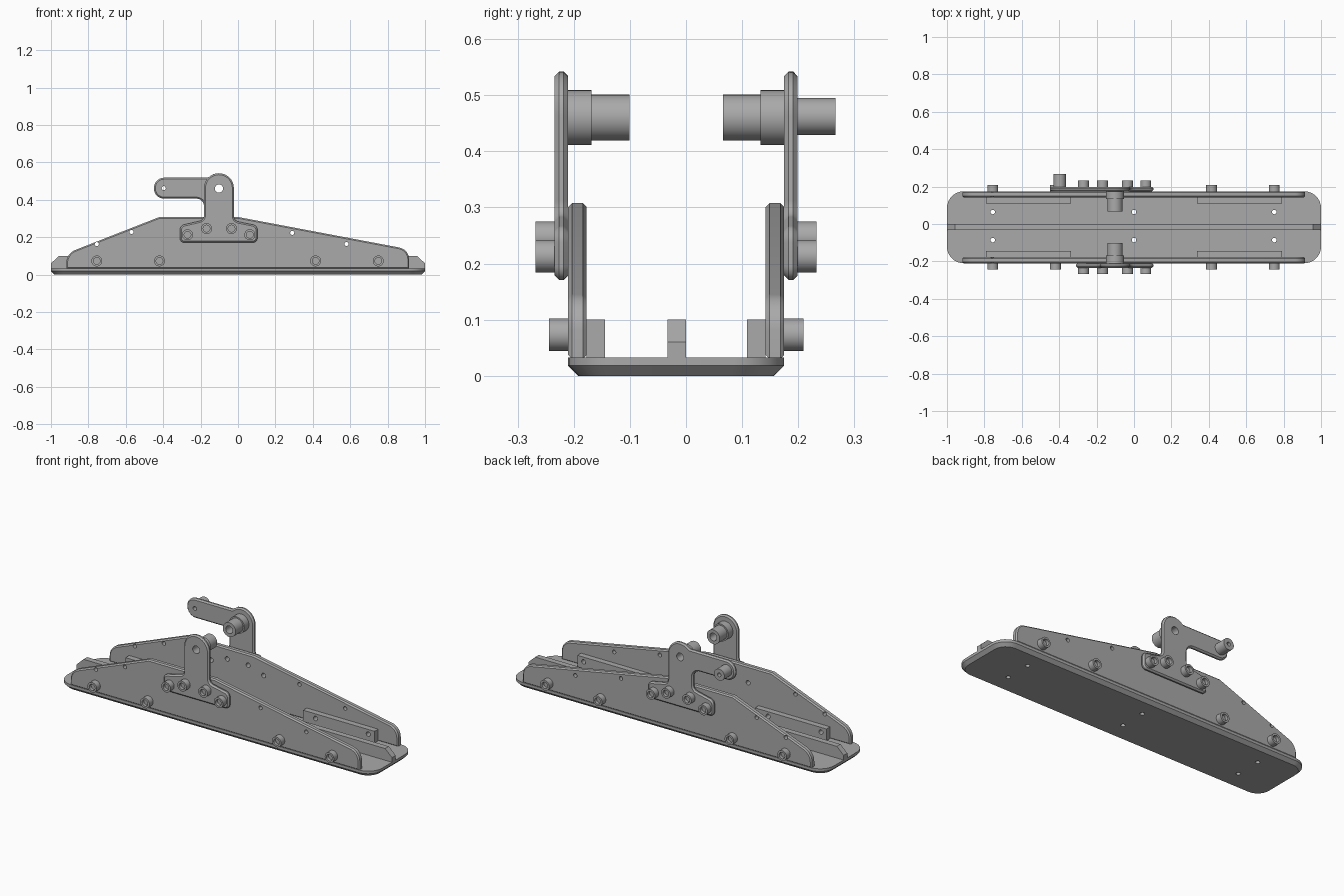
import bpy, bmesh, math
from mathutils import Vector, Matrix

cube = bpy.data.objects.get("Cube")
if cube:
    bpy.data.objects.remove(cube)

# Single plain grey material
GREY = (0.4, 0.4, 0.4, 1)
mat = bpy.data.materials.new("plain grey")
mat.use_nodes = True
mat.diffuse_color = GREY
mat.node_tree.nodes["Principled BSDF"].inputs["Base Color"].default_value = GREY


def finish(bm, name):
    bmesh.ops.recalc_face_normals(bm, faces=bm.faces)
    me = bpy.data.meshes.new(name)
    bm.to_mesh(me)
    bm.free()
    me.materials.append(mat)
    ob = bpy.data.objects.new(name, me)
    bpy.context.collection.objects.link(ob)
    return ob


def activate(ob):
    bpy.ops.object.select_all(action='DESELECT')
    ob.select_set(True)
    bpy.context.view_layer.objects.active = ob


def smooth(ob):
    activate(ob)
    bpy.ops.object.shade_smooth_by_angle(angle=math.radians(30))


def rounded(corners, steps=8):
    """Outline from (u, v, radius) corners, with each corner filleted."""
    out = []
    n = len(corners)
    for i, (u, v, r) in enumerate(corners):
        p = Vector((u, v))
        if r == 0:
            out.append(p)
            continue
        a = (Vector(corners[i - 1][:2]) - p).normalized()
        b = (Vector(corners[(i + 1) % n][:2]) - p).normalized()
        half = a.angle(b) / 2
        centre = p + (a + b).normalized() * r / math.sin(half)
        start = p + a * r / math.tan(half) - centre
        end = p + b * r / math.tan(half) - centre
        sweep = start.angle_signed(end)
        for k in range(steps + 1):
            t = -sweep * k / steps
            c, s = math.cos(t), math.sin(t)
            out.append(centre + Vector((start.x * c - start.y * s, start.x * s + start.y * c)))
    return out


def plate(name, corners, lo, hi, axis='y', chamfer=0, ends=(), holes=()):
    """Extruded outline with chamfered end edges and drilled (u, v, radius) holes."""
    def place(u, v, w):
        return Vector((u, w, v)) if axis == 'y' else Vector((u, v, w))

    bm = bmesh.new()
    face = bm.faces.new([bm.verts.new(place(p.x, p.y, lo)) for p in rounded(corners)])
    ext = bmesh.ops.extrude_face_region(bm, geom=[face])
    moved = [g for g in ext["geom"] if isinstance(g, bmesh.types.BMVert)]
    bmesh.ops.translate(bm, verts=moved, vec=place(0, 0, hi - lo))
    bmesh.ops.remove_doubles(bm, verts=bm.verts, dist=1e-4)
    if chamfer:
        d = 1 if axis == 'y' else 2
        rim = [e for e in bm.edges
               if any(all(abs(v.co[d] - w) < 1e-5 for v in e.verts) for w in ends)]
        bmesh.ops.bevel(bm, geom=rim, offset=chamfer, segments=1, affect='EDGES')
    ob = finish(bm, name)
    if holes:
        cut = bmesh.new()
        turn = Matrix.Rotation(math.pi / 2, 4, 'X') if axis == 'y' else Matrix()
        for u, v, r in holes:
            bmesh.ops.create_cone(cut, cap_ends=True, segments=24, radius1=r, radius2=r,
                                  depth=hi - lo + 0.02,
                                  matrix=Matrix.Translation(place(u, v, (lo + hi) / 2)) @ turn)
        cutter = finish(cut, name + "_cutter")
        cutter.hide_render = True
        mod = ob.modifiers.new("holes", 'BOOLEAN')
        mod.operation, mod.solver, mod.object = 'DIFFERENCE', 'EXACT', cutter
        activate(ob)
        bpy.ops.object.modifier_apply(modifier=mod.name)
        bpy.data.objects.remove(cutter)
    smooth(ob)
    return ob


def turned(name, x, z, profile):
    """Lathe an (radius, y) profile about an axis parallel to y."""
    bm = bmesh.new()
    vs = [bm.verts.new((x + r, y, z)) for r, y in profile]
    es = [bm.edges.new(pair) for pair in zip(vs, vs[1:])]
    bmesh.ops.spin(bm, geom=vs + es, cent=(x, 0, z), axis=(0, 1, 0),
                   angle=math.tau, steps=32)
    bmesh.ops.remove_doubles(bm, verts=bm.verts, dist=1e-5)
    smooth(finish(bm, name))


def bolt(name, x, z, y, out):
    """Socket-head bolt standing on a wall at y."""
    tip, floor = y + out * 0.034, y + out * 0.016
    turned(name, x, z, [(0, y), (0.029, y), (0.029, tip), (0.018, tip),
                        (0.018, floor), (0, floor)])


MID = -0.0175      # symmetry plane between the two sides
TOP = 0.033        # upper face of the base
PIVOT = (-0.102, 0.46)

# Base plate with rounded corners and chamfered underside
base_holes = [(x, y, 0.012) for x in (-0.755, 0, 0.75) for y in (-0.086, 0.064)]
plate("base_plate", [(-1, -0.21, 0.09), (1, -0.21, 0.09), (1, 0.175, 0.09), (-1, 0.175, 0.09)],
      0, TOP, 'z', 0.018, (0,), base_holes)

# Central rib with sloped ends
plate("centre_rib", [(-1, 0.03, 0), (1, 0.03, 0), (1, 0.06, 0), (0.957, 0.1, 0),
                     (-0.957, 0.1, 0), (-1, 0.06, 0)], -0.033, 0)

side_outline = [(-0.918, 0.03, 0), (0.915, 0.03, 0), (0.915, 0.135, 0.065), (0, 0.308, 0),
                (-0.42, 0.308, 0), (-0.918, 0.113, 0.075)]
side_bolts = [(x, 0.073) for x in (-0.755, -0.42, 0.415, 0.75)]
foot_bolts = [(-0.27, 0.213), (-0.168, 0.246), (-0.035, 0.246), (0.063, 0.213)]
lightening = [(-0.755, 0.163, 0.011), (-0.57, 0.228, 0.011),
              (0.29, 0.223, 0.011), (0.58, 0.163, 0.011)]
drilled = lightening + [(x, z, 0.013) for x, z in side_bolts + foot_bolts]

# Bracket outlines: shared foot and stem, the rear one also has an arm
foot = [(-0.182, 0.292, 0.03), (-0.311, 0.262, 0.03), (-0.311, 0.171, 0.025),
        (0.104, 0.171, 0.025), (0.104, 0.262, 0.03), (-0.022, 0.288, 0.03),
        (-0.022, 0.542, 0.08)]
arm = [(-0.102, 0.542, 0), (-0.132, 0.537, 0), (-0.16, 0.518, 0),
       (-0.45, 0.518, 0.055), (-0.45, 0.406, 0.055), (-0.182, 0.406, 0.04)]

for name, wall, out in (("front", -0.21, -1), ("rear", 0.175, 1)):
    inner = wall - out * 0.033
    face = wall + out * 0.024
    rear = out > 0

    # Side wall
    lo, hi = sorted((wall, inner))
    plate(name + "_side_wall", side_outline, lo, hi, 'y', 0.007, (lo, hi), drilled)

    # Inner rails bolted to the wall
    lo, hi = sorted((inner, inner - out * 0.033))
    for end, x0, x1 in (("right", -0.79, -0.337), ("left", 0.337, 0.79)):
        holes = [(x, z, 0.013) for x, z in side_bolts if x0 < x < x1]
        plate(f"{name}_{end}_rail", [(x0, TOP, 0), (x1, TOP, 0), (x1, 0.1, 0), (x0, 0.1, 0)],
              lo, hi, 'y', holes=holes)

    # Pivot bracket
    lo, hi = sorted((wall, face))
    holes = [(*PIVOT, 0.022)] + ([(-0.397, 0.462, 0.011)] if rear else [])
    outline = foot + (arm if rear else [(-0.182, 0.542, 0.0799)])
    plate(name + "_bracket", outline, lo, hi, 'y', 0.008, (lo, hi), holes)

    # Stepped, hollow pivot boss facing inward
    step, tip = wall - out * 0.042, wall - out * 0.109
    turned(name + "_pivot_boss", *PIVOT,
           [(0.022, wall), (0.049, wall), (0.049, step), (0.041, step),
            (0.041, tip), (0.022, tip), (0.022, wall)])

    # Bolt heads
    for i, (x, z) in enumerate(side_bolts):
        bolt(f"{name}_side_bolt_{i + 1}", x, z, wall, out)
    for i, (x, z) in enumerate(foot_bolts):
        bolt(f"{name}_bracket_bolt_{i + 1}", x, z, face, out)

    # Hollow pin on the end of the arm
    if rear:
        turned("arm_pin", -0.397, 0.462,
               [(0.011, face), (0.033, face), (0.033, 0.266), (0.011, 0.266), (0.011, face)])
